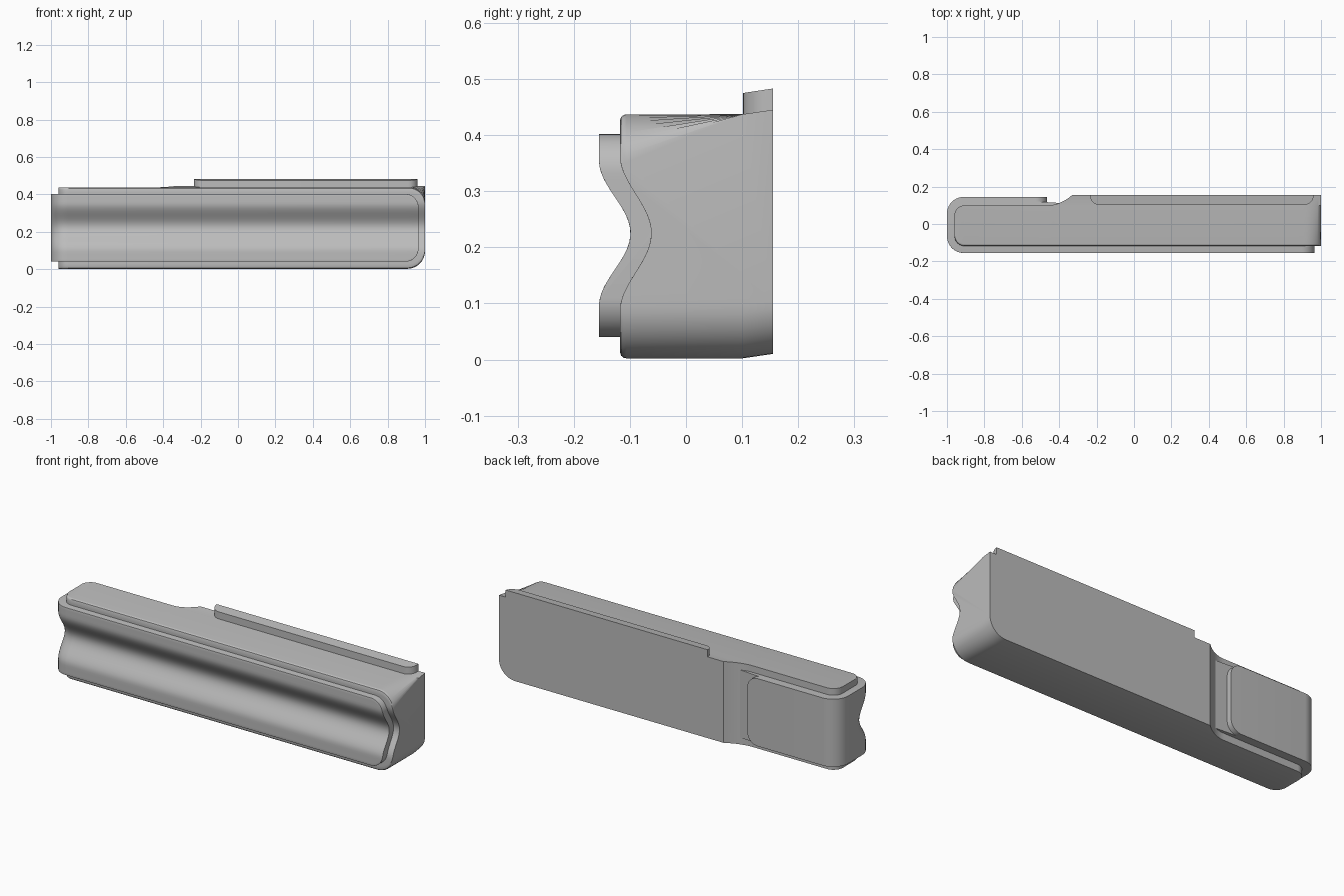
import bpy, bmesh, math

if "Cube" in bpy.data.objects:
    bpy.data.objects.remove(bpy.data.objects["Cube"])

grey = bpy.data.materials.new("plain grey")
grey.use_nodes = True
COLOUR = (0.5, 0.5, 0.5, 1)
grey.diffuse_color = COLOUR
grey.node_tree.nodes["Principled BSDF"].inputs["Base Color"].default_value = COLOUR


def corner(d, r):
    """Inset of a rounded corner at distance d from its end."""
    return r - math.sqrt(max(0, r * r - (r - d) ** 2)) if d < r else 0


def groove(z, half):
    """Finger groove running along the front."""
    t = abs(z - 0.225) / half
    return 0.056 * (1 + math.cos(math.pi * t)) / 2 if t < 1 else 0


def stations(a, b, ra, rb, extra=()):
    """Positions along x, denser in the rounded ends."""
    arc = [1 - math.cos(i * math.pi / 20) for i in range(11)]
    xs = [a + ra * t for t in arc] + [b - rb * t for t in arc] + list(extra)
    return sorted({round(x, 4) for x in xs})


def loft(name, xs, section):
    """Join y-z sections along x into a closed solid."""
    bm = bmesh.new()
    rings = [[bm.verts.new((x, y, z)) for y, z in section(x)] for x in xs]
    for a, b in zip(rings, rings[1:]):
        for i in range(len(a)):
            j = (i + 1) % len(a)
            bm.faces.new((a[i], a[j], b[j], b[i]))
    bm.faces.new(rings[0])
    bm.faces.new(rings[-1][::-1])
    bmesh.ops.recalc_face_normals(bm, faces=bm.faces)
    mesh = bpy.data.meshes.new(name)
    bm.to_mesh(mesh)
    bm.free()
    mesh.materials.append(grey)
    ob = bpy.data.objects.new(name, mesh)
    bpy.context.collection.objects.link(ob)
    bpy.ops.object.select_all(action="DESELECT")
    ob.select_set(True)
    bpy.context.view_layer.objects.active = ob
    bpy.ops.object.shade_smooth_by_angle(angle=math.radians(32))
    return ob


def grooved_front(y, lo, hi, half, edge):
    """Front points from bottom to top, with softened outer edges."""
    ends = [edge * t for t in (0, 0.1, 0.4, 1)]
    n = 28
    mid = [lo + edge + (hi - lo - 2 * edge) * i / n for i in range(1, n)]
    zs = [lo + e for e in ends] + mid + [hi - e for e in reversed(ends)]
    return [(y + groove(z, half) + corner(min(z - lo, hi - z), edge), z) for z in zs]


# Main body: thick block stepping down to a thin, round-nosed left end
def body_back(x):
    if x < -0.46:
        return 0.1 - corner(x + 0.96, 0.055)
    if x > -0.33:
        return 0.155
    return 0.1 + 0.055 * ((x + 0.46) / 0.13) ** 2


def body_section(x):
    left = corner(x + 0.96, 0.055)
    lo = 0.002 + corner(1 - x, 0.095)
    hi = 0.437 - corner(1 - x, 0.085)
    back = body_back(x)
    mid = min(0.1, back - 0.004)
    lip = 0.008 * (back - mid) / 0.055
    return grooved_front(-0.118 + left, lo, hi, 0.14, 0.012) + [
        (mid, 0.437), (back, 0.437 + lip), (back, lo + lip), (mid, lo)]


step = [-0.46 + 0.13 * i / 8 for i in range(9)]
loft("main_body", stations(-0.96, 1, 0.055, 0.095, step), body_section)


# Grooved grip on the front, rounded around the left end
def grip_section(x):
    left = corner(x + 1, 0.09)
    inset = corner(0.965 - x, 0.07)
    back = max(0.03, 0.145 - left) if x < -0.9 else 0.03
    return grooved_front(-0.155 + left, 0.04 + inset, 0.402 - inset, 0.13, 0.001) + [
        (back, 0.402 - inset), (back, 0.04 + inset)]


loft("front_grip", stations(-1, 0.965, 0.09, 0.07), grip_section)


# Raised pad on the back of the left end
def pad_section(x):
    back = 0.145 - corner(x + 1, 0.09)
    inset = corner(-0.465 - x, 0.06)
    lo, hi = 0.04 + inset, 0.402 - inset
    return [(0.03, lo), (0.03, hi), (back, hi), (back, lo)]


loft("back_pad", stations(-1, -0.465, 0.09, 0.06), pad_section)


# Low rail along the top back edge, with rounded front corners
def rail_section(x):
    front = 0.102 + corner(min(x + 0.235, 0.96 - x), 0.05)
    top = 0.475 + 0.008 * (front - 0.102) / 0.053
    return [(front, 0.43), (front, top), (0.155, 0.483), (0.155, 0.43)]


loft("top_rail", stations(-0.235, 0.96, 0.05, 0.05), rail_section)
